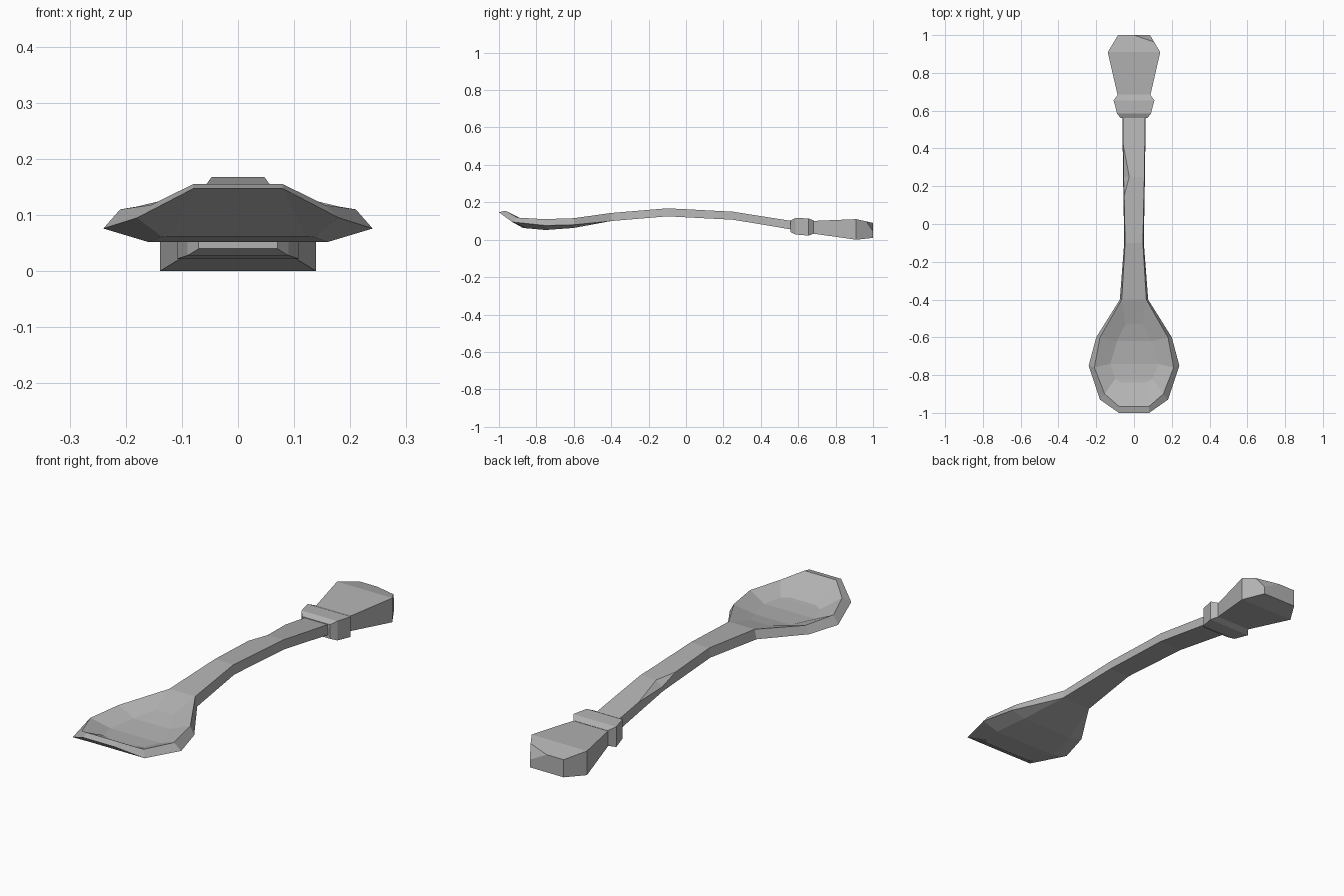
import bpy, bmesh
from mathutils import Vector

cube = bpy.data.objects.get("Cube")
if cube:
    bpy.data.objects.remove(cube, do_unlink=True)

GREY = (0.45, 0.45, 0.45, 1)
metal = bpy.data.materials.new("grey metal")
metal.use_nodes = True
metal.diffuse_color = GREY
metal.node_tree.nodes["Principled BSDF"].inputs["Base Color"].default_value = GREY


def loft(sections):
    """Join closed rings of equal length with quads."""
    bm = bmesh.new()
    rings = [[bm.verts.new(p) for p in ring] for ring in sections]
    for a, b in zip(rings, rings[1:]):
        n = len(a)
        for i in range(n):
            j = (i + 1) % n
            bm.faces.new((a[i], a[j], b[j], b[i]))
    return bm, rings


def finish(bm, name):
    bmesh.ops.remove_doubles(bm, verts=bm.verts, dist=0.0005)
    bmesh.ops.recalc_face_normals(bm, faces=bm.faces)
    mesh = bpy.data.meshes.new(name)
    bm.to_mesh(mesh)
    bm.free()
    mesh.materials.append(metal)
    obj = bpy.data.objects.new(name, mesh)
    bpy.context.collection.objects.link(obj)
    return obj


def block(stations):
    """Rectangular loft along y from (y, half width, bottom, top)."""
    bm, rings = loft([[(-w, y, hi), (w, y, hi), (w, y, lo), (-w, y, lo)]
                      for y, w, lo, hi in stations])
    bm.faces.new(rings[0])
    bm.faces.new(rings[-1])
    return bm


# Bowl: outer rim, inner rim, floor and underside points from tip to neck
bowl = [
    ((.08, -1, .147), (.08, -.965, .155), (.065, -.84, .085), (.12, -.87, .062)),
    ((.18, -.93, .095), (.155, -.90, .118), (.10, -.82, .083), (.135, -.85, .061)),
    ((.24, -.75, .076), (.21, -.76, .11), (.125, -.74, .078), (.16, -.75, .052)),
    ((.20, -.6, .08), (.18, -.6, .115), (.09, -.62, .086), (.13, -.6, .063)),
    ((.075, -.4, .1), (.065, -.4, .143), (.045, -.53, .105), (.075, -.4, .1)),
]


def mirror(p):
    return (-p[0], p[1], p[2])


bm, rings = loft([[mirror(o), mirror(i), mirror(f), f, i, o, b, mirror(b)]
                  for o, i, f, b in bowl])
tip, neck = rings[0], rings[-1]
for ring, picks in ((tip, (0, 1, 4, 5)), (tip, (1, 2, 3, 4)),
                    (tip, (0, 5, 6, 7)), (neck, (1, 2, 3, 4))):
    bm.faces.new([ring[k] for k in picks])
finish(bm, "bowl")

# Handle: arched bar with a chipped upper edge on its right side
# (y, top half width, bottom half width, bottom, top, chip depth)
arch = [
    (-.4, .065, .075, .1, .143, 0),
    (-.1, .047, .052, .125, .168, 0),
    (.15, .052, .056, .112, .155, 0),
    (.25, .055, .058, .107, .15, .03),
    (.42, .057, .06, .079, .123, 0),
    (.58, .058, .062, .052, .098, 0),
]
bm, rings = loft([[(-t + c, y, hi), (-t, y, hi - c * .8), (-b, y, lo), (b, y, lo), (t, y, hi)]
                  for y, t, b, lo, hi, c in arch])
bm.faces.new(rings[-1])
finish(bm, "handle")

# Collar ring between handle and end piece
finish(block([(.56, .07, .04, .104), (.585, .09, .028, .116),
              (.655, .108, .022, .114), (.685, .085, .033, .102)]), "collar")

# Flared end piece with one broken corner
bm = block([(.67, .084, .034, .1), (.91, .139, 0, .11), (1, .085, .01, .09)])
a, b, c = Vector((0, 1, .09)), Vector((.108, .963, .098)), Vector((.085, 1, .045))
normal = (b - a).cross(c - a)
if normal.z < 0:
    normal.negate()
cut = bmesh.ops.bisect_plane(bm, geom=bm.verts[:] + bm.edges[:] + bm.faces[:],
                             plane_co=a, plane_no=normal, clear_outer=True)
edges = [e for e in bm.edges if e.is_boundary]
bmesh.ops.holes_fill(bm, edges=edges)
finish(bm, "end_piece")
